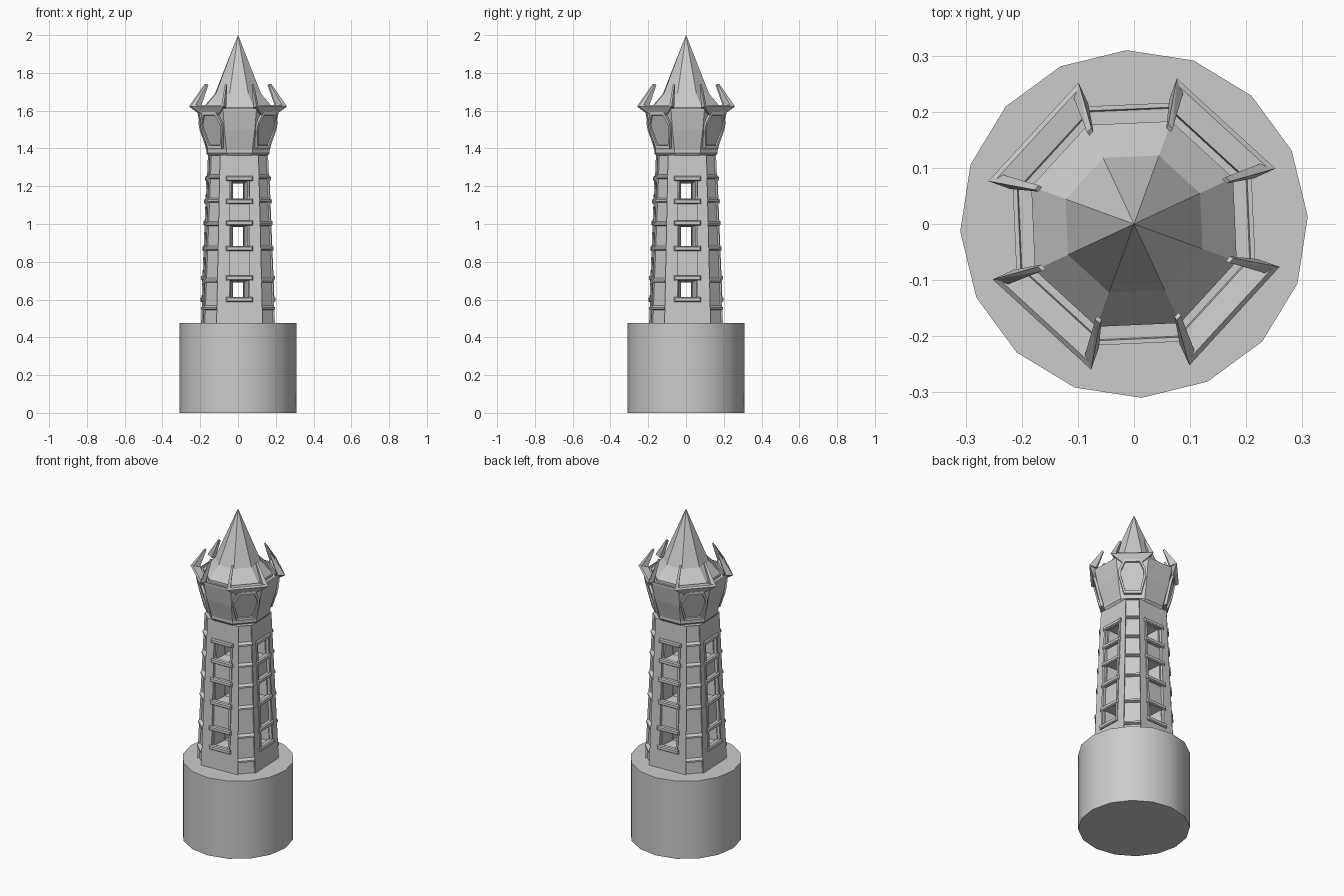
import bpy, bmesh
from math import sin, cos, tan, pi, radians
from mathutils import Vector

if "Cube" in bpy.data.objects:
    bpy.data.objects.remove(bpy.data.objects["Cube"])

TWIST = radians(2.5)            # whole model is turned slightly
CARD = [i * pi / 2 for i in range(4)]
DIAG = [a + pi / 4 for a in CARD]


def pt(ang, n, t, z):
    """Point at distance n out along a side, t along the side, height z."""
    a = ang + TWIST
    return Vector((n * cos(a) - t * sin(a), n * sin(a) + t * cos(a), z))


def finish(name, bm):
    bmesh.ops.remove_doubles(bm, verts=bm.verts, dist=1e-5)
    bmesh.ops.recalc_face_normals(bm, faces=bm.faces)
    me = bpy.data.meshes.new(name)
    bm.to_mesh(me)
    bm.free()
    ob = bpy.data.objects.new(name, me)
    bpy.context.collection.objects.link(ob)
    return ob


def hulls(name, sets):
    bm = bmesh.new()
    for pts in sets:
        vs = [bm.verts.new(p) for p in pts]
        bmesh.ops.convex_hull(bm, input=vs)
    bmesh.ops.dissolve_limit(bm, angle_limit=0.01, verts=bm.verts, edges=bm.edges)
    return finish(name, bm)


def loft(name, rings, inset_odd=None):
    bm = bmesh.new()
    vr = [[bm.verts.new(p) for p in r] for r in rings]
    m = len(vr[0])
    odd = []
    for lo, hi in zip(vr, vr[1:]):
        for j in range(m):
            k = (j + 1) % m
            f = bm.faces.new((lo[j], lo[k], hi[k], hi[j]))
            if j % 2:
                odd.append(f)
    bm.faces.new(vr[0][::-1])
    bm.faces.new(vr[-1])
    if inset_odd:
        bmesh.ops.inset_individual(bm, faces=odd, thickness=inset_odd[0])
        r = bmesh.ops.inset_individual(bm, faces=odd, thickness=0.002, depth=-inset_odd[1])
    return finish(name, bm)


def block(ang, n0, n1, t0, t1, z0, z1):
    return [pt(ang, n, t, z) for n in (n0, n1) for t in (t0, t1) for z in (z0, z1)]


def octagon(a, z):
    h = a * tan(pi / 8)
    return [pt(g, a, s * h, z) for g in CARD for s in (-1, 1)]


# tapering shaft: distance and half width of the four wide sides
def apo(z):
    return 0.19 - 0.035 * (z - 0.475) / 0.885


def half(z):
    return 0.122 - 0.020 * (z - 0.475) / 0.885


# round base
bpy.ops.mesh.primitive_cylinder_add(vertices=16, radius=0.31, depth=0.475,
                                    location=(0, 0, 0.2375), rotation=(0, 0, TWIST))
bpy.context.object.name = "round_base"
bpy.ops.object.shade_smooth_by_angle()

# shaft with sunken corner panels
RUNGS = [0.47, 0.555, 0.70, 0.87, 1.0, 1.125, 1.25, 1.365]
shaft = loft("shaft", [[pt(g, apo(z), s * half(z), z) for g in CARD for s in (-1, 1)]
                       for z in RUNGS], inset_odd=(0.009, 0.012))

# windows: (outer bottom, outer top, slot bottom, slot top)
WIN = [(0.60, 0.715, 0.612, 0.69), (0.87, 1.005, 0.882, 0.985), (1.12, 1.24, 1.135, 1.215)]
column = hulls("column_cutter", [
    [pt(g, apo(z) + d, s * 0.056, z) for z in (0.60, 1.24) for d in (-0.012, 0.03) for s in (-1, 1)]
    for g in CARD])
reveal = hulls("reveal_cutter", [
    [pt(g, 0.23, s * 0.062, z) for s in (-1, 1) for z in w[:2]] +
    [pt(g, 0.09, s * 0.03, z) for s in (-1, 1) for z in w[2:]]
    for g in CARD for w in WIN])
slots = [hulls("slot_cutter", [block(g, -0.15, 0.15, -0.0295, 0.0295, w[2] + .001, w[3] - .001)
                               for w in WIN]) for g in CARD[:2]]
bpy.context.view_layer.objects.active = shaft
for cutter in [column, reveal] + slots:
    cutter.hide_render = True
    mod = shaft.modifiers.new("cut", 'BOOLEAN')
    mod.operation = 'DIFFERENCE'
    mod.solver = 'EXACT'
    mod.object = cutter
    bpy.ops.object.modifier_apply(modifier=mod.name)
    bpy.data.objects.remove(cutter)

# window sills, lintels and upright frames
hulls("window_sills", [
    [pt(g, apo(z) + d, s * (0.071 - k), z + e * (0.013 - k))
     for d, k in ((-0.015, 0), (0.005, 0), (0.012, 0.005)) for s in (-1, 1) for e in (-1, 1)]
    for g in CARD for w in WIN for z in w[:2]])
hulls("window_uprights", [
    [pt(g, apo(z) + d, s * t, z) for z in (0.595, 1.245) for d in (-0.014, 0.005)
     for t in (0.053, 0.066)]
    for g in CARD for s in (-1, 1)])


# rungs across the corner strips
def rung(g, z):
    n, w = (apo(z) + half(z)) / 2 ** .5, (apo(z) - half(z)) / 2 ** .5
    return [pt(g, n + d, s * w, z + e) for d, e in
            ((-0.015, -0.012), (-0.015, 0.014), (0.006, -0.006), (0.006, 0.004)) for s in (-1, 1)]


hulls("corner_rungs", [rung(g, z) for g in DIAG for z in RUNGS[1:-1]])

# flared head
loft("head", [octagon(a, z) for a, z in
              ((0.15, 1.355), (0.165, 1.375), (0.165, 1.392), (0.194, 1.50),
               (0.213, 1.60), (0.213, 1.612), (0.205, 1.612), (0.203, 1.603), (0.15, 1.603))])

# framed panels on the diagonal head faces
bm = bmesh.new()
OUT = [(0.048, 1.40), (0.076, 1.50), (0.076, 1.535), (0.048, 1.592)]
OUT = OUT + [(-t, z) for t, z in OUT[::-1]]
for g in DIAG:
    def ring(k, d):
        return [bm.verts.new(pt(g, 0.165 + 0.23 * (z - 1.392) + d, t * k, 1.497 + (z - 1.497) * k))
                for t, z in OUT]
    rs = [ring(1, -0.01), ring(1, 0.017), ring(0.84, 0.017), ring(0.82, 0.008)]
    for lo, hi in zip(rs, rs[1:]):
        for j in range(8):
            bm.faces.new((lo[j], lo[(j + 1) % 8], hi[(j + 1) % 8], hi[j]))
    bm.faces.new(rs[-1])
    bm.faces.new(rs[0][::-1])
finish("head_panels", bm)

# canopies over the panels
hulls("canopies", [
    [pt(g, n, s * t, z) for n, t, z in
     ((0.243, 0.119, 1.622), (0.235, 0.112, 1.63), (0.217, 0.052, 1.575), (0.19, 0.052, 1.58),
      (0.195, 0.088, 1.625)) for s in (-1, 1)]
    for g in DIAG])

# thin spikes leaning inwards from the canopy ends
hulls("spikes", [
    [pt(g, n, s * t, z) for n, t, z in
     ((0.243, 0.119, 1.622), (0.235, 0.095, 1.622), (0.205, 0.103, 1.615), (0.20, 0.085, 1.615),
      (0.172, 0.075, 1.74), (0.172, 0.064, 1.74), (0.165, 0.073, 1.735), (0.165, 0.062, 1.735))]
    for g in DIAG for s in (-1, 1)])

# pointed roof with flared foot
loft("roof", [octagon(a, z) for a, z in
              ((0.18, 1.595), (0.18, 1.618), (0.12, 1.69))] and
     [octagon(0.18, 1.595), octagon(0.18, 1.618), octagon(0.12, 1.69), octagon(0.0005, 2.0)])
